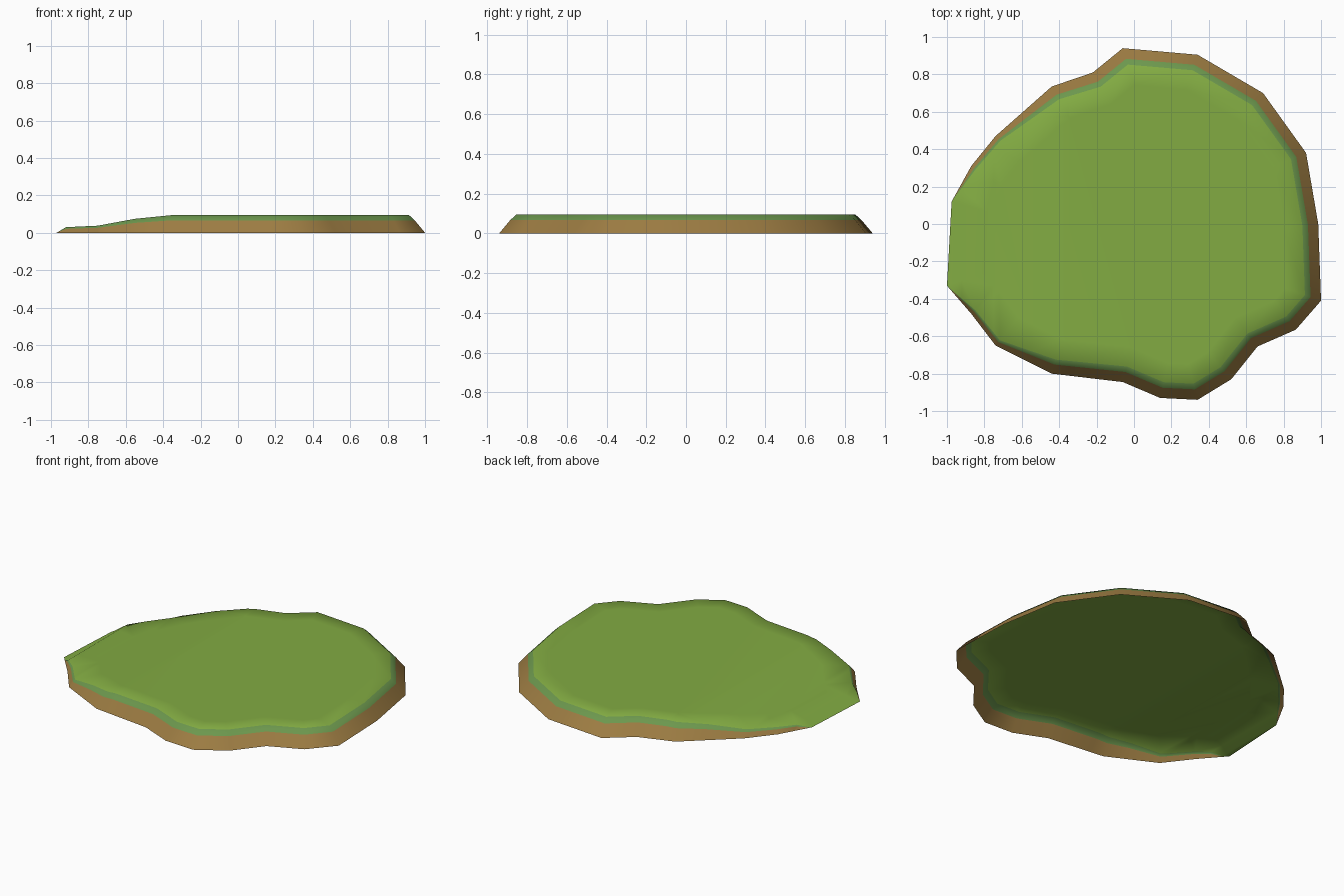
import bpy, bmesh
from mathutils import Vector

if "Cube" in bpy.data.objects:
    bpy.data.objects.remove(bpy.data.objects["Cube"])

# Footprint of the island, counter-clockwise from the low left end
OUTLINE = [Vector(p) for p in [
    (-1, -.33), (-.87, -.48), (-.74, -.65), (-.44, -.80), (-.06, -.845),
    (.14, -.93), (.34, -.94), (.52, -.83), (.66, -.655), (.865, -.565),
    (1, -.41), (.985, 0), (.92, .38), (.69, .70), (.34, .905), (-.06, .94),
    (-.22, .81), (-.44, .735), (-.74, .47), (-.87, .31), (-.975, .12)]]
TOP = .095
# Ramp profile: x position, height
RAMP = [(-.97, 0), (-.92, .03), (-.75, .038), (-.55, .075), (-.35, TOP)]


def ratio(x):
    """Height of the ground at x, as a share of the full height."""
    if x <= RAMP[0][0]:
        return 0
    for (x0, h0), (x1, h1) in zip(RAMP, RAMP[1:]):
        if x <= x1:
            return (h0 + (h1 - h0) * (x - x0) / (x1 - x0)) / TOP
    return 1


def ring(dist, z, follow_ramp=True):
    """Footprint moved inward by dist, at height z."""
    pts, n = [], len(OUTLINE)
    for i, p in enumerate(OUTLINE):
        a = (p - OUTLINE[i - 1]).normalized()
        b = (OUTLINE[(i + 1) % n] - p).normalized()
        na, nb = Vector((-a.y, a.x)), Vector((-b.y, b.x))
        d = dist * (ratio(p.x) if follow_ramp else 1)
        q = p + (na + nb) * d / (1 + na.dot(nb))
        pts.append((q.x, q.y, z))
    return pts


def material(name, rgb):
    m = bpy.data.materials.new(name)
    m.diffuse_color = (*rgb, 1)
    m.use_nodes = True
    m.node_tree.nodes["Principled BSDF"].inputs["Base Color"].default_value = m.diffuse_color
    return m


def build(name, rings, mats, fill=False):
    """Bridge the rings, cut at the ramp bends, then press the ramp down."""
    bm = bmesh.new()
    rows = [[bm.verts.new(p) for p in r] for r in rings]
    n = len(OUTLINE)
    for k, (lo, hi) in enumerate(zip(rows, rows[1:])):
        for i in range(n):
            j = (i + 1) % n
            f = bm.faces.new((lo[i], lo[j], hi[j], hi[i]))
            f.material_index = min(k, len(mats) - 1)
    if fill:
        f = bm.faces.new(rows[-1])
        f.material_index = len(mats) - 1
    for x, _ in RAMP:
        bmesh.ops.bisect_plane(bm, geom=bm.verts[:] + bm.edges[:] + bm.faces[:],
                               plane_co=(x, 0, 0), plane_no=(1, 0, 0))
    for v in bm.verts:
        v.co.z *= ratio(v.co.x)
    bmesh.ops.remove_doubles(bm, verts=bm.verts[:], dist=.0005)
    for f in bm.faces:
        f.smooth = True
    me = bpy.data.meshes.new(name)
    bm.to_mesh(me)
    bm.free()
    for m in mats:
        me.materials.append(m)
    ob = bpy.data.objects.new(name, me)
    bpy.context.collection.objects.link(ob)
    return ob


earth = material("earth brown", (.34, .205, .056))
edge = material("grass edge green", (.15, .31, .075))
grass = material("grass green", (.225, .41, .055))

# Sloping earth bank, open underneath
base, lip, rim = ring(0, 0), ring(.055, .067), ring(.085, TOP)
build("earth_bank", [base, lip], [earth])
# Grass cover: edge band, outer border and flat middle with ramp
build("grass_cover", [lip, rim, ring(.19, TOP, False)], [edge, grass], fill=True)
